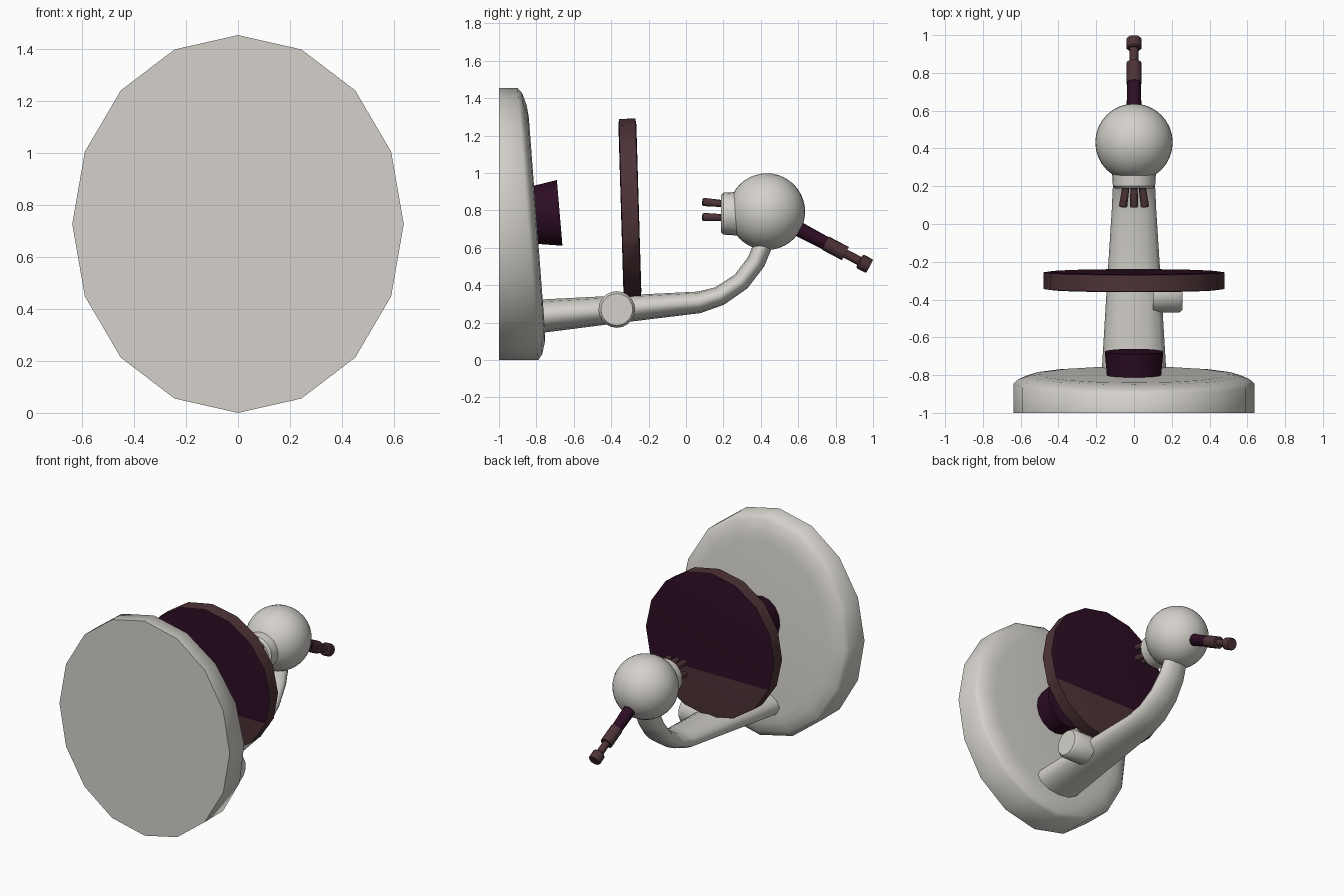
import bpy, math
from mathutils import Vector

if "Cube" in bpy.data.objects:
    bpy.data.objects.remove(bpy.data.objects["Cube"])

def material(name, rgb):
    m = bpy.data.materials.new(name)
    m.diffuse_color = (*rgb, 1)
    m.use_nodes = True
    m.node_tree.nodes["Principled BSDF"].inputs["Base Color"].default_value = m.diffuse_color
    return m

IVORY = material("ivory", (0.66, 0.64, 0.60))
PLUM = material("dark plum", (0.026, 0.004, 0.017))
BROWN = material("dark brown", (0.075, 0.033, 0.038))
X = Vector((1, 0, 0))

def ring(c, axis, rx, rv, n, phase=0.0):
    """Elliptical ring about an axis; rx is its half-width along the first side direction."""
    axis = Vector(axis).normalized()
    u = X if abs(axis.x) < 0.5 else Vector((0, 1, 0))
    u = (u - axis * u.dot(axis)).normalized()
    v = axis.cross(u)
    return [Vector(c) + u * rx * math.cos(a) + v * rv * math.sin(a)
            for a in (2 * math.pi * i / n + phase for i in range(n))]

def finish(ob, mats, angle=40):
    for m in mats:
        ob.data.materials.append(m)
    bpy.ops.object.select_all(action='DESELECT')
    ob.select_set(True)
    bpy.context.view_layer.objects.active = ob
    bpy.ops.object.shade_smooth_by_angle(angle=math.radians(angle))
    return ob

def loft(name, rings, mats, angle=40):
    n = len(rings[0])
    verts = [p for r in rings for p in r]
    faces = [(k * n + i, k * n + (i + 1) % n, (k + 1) * n + (i + 1) % n, (k + 1) * n + i)
             for k in range(len(rings) - 1) for i in range(n)]
    faces.append(tuple(reversed(range(n))))
    faces.append(tuple(range(len(verts) - n, len(verts))))
    me = bpy.data.meshes.new(name)
    me.from_pydata(verts, [], faces)
    ob = bpy.data.objects.new(name, me)
    bpy.context.collection.objects.link(ob)
    return finish(ob, mats, angle)

def rod(name, start, axis, stations, mat, n=16):
    """Turned part: stations are (distance along axis, radius)."""
    axis = Vector(axis).normalized()
    return loft(name, [ring(Vector(start) + axis * s, axis, r, r, n) for s, r in stations], [mat])

# Oval wall base: flat back, slanted front with a soft rim
def oval(scale, y, slope):
    pts = ring((0, y, 0.727), (0, 1, 0), 0.638 * scale, 0.727 * scale, 16)
    for p in pts:
        p.y -= slope * (p.z - 0.727)
    return pts
loft("wall_base", [oval(1, -1, 0), oval(1, -0.845, 0.076), oval(0.96, -0.822, 0.076),
                   oval(0.87, -0.803, 0.076), oval(0.78, -0.797, 0.076)], [IVORY], 60)

# Dark stub on the base
stub_axis = Vector((0, 1, 0.085)).normalized()
loft("base_stub", [ring(Vector((0, -0.81, 0.775)) + stub_axis * s, stub_axis, rx, rz, 16)
                   for s, rx, rz in ((0, 0.143, 0.155), (0.135, 0.155, 0.176))], [PLUM])

# Round panel: plum faces, brown rim and brown lower segment
tilt = Vector((0, 1, 0.03)).normalized()
stations = [(-0.048, 0.445), (-0.044, 0.48), (0.044, 0.48), (0.048, 0.445)]
disc = loft("round_panel", [ring(Vector((0, -0.30, 0.81)) + tilt * s, tilt, r, r, 16)
                            for s, r in stations], [BROWN, PLUM], 30)
import bmesh
bm = bmesh.new()
bm.from_mesh(disc.data)
cut_z = 0.81 - 0.48 * math.sin(math.pi / 8)
bmesh.ops.bisect_plane(bm, geom=bm.verts[:] + bm.edges[:] + bm.faces[:],
                       plane_co=(0, 0, cut_z), plane_no=(0, 0, 1))
bm.normal_update()
for f in bm.faces:
    facing = abs(f.normal.dot(tilt)) > 0.7
    f.material_index = int(facing and f.calc_center_median().z > cut_z)
bm.to_mesh(disc.data)
bm.free()

# Tapering arm that curves up into the ball: (y, z, half width, half height)
path = [(-0.80, 0.232, 0.172, 0.09), (-0.35, 0.272, 0.145, 0.073), (0.07, 0.308, 0.118, 0.058),
        (0.18, 0.342, 0.113, 0.052), (0.295, 0.42, 0.105, 0.05), (0.375, 0.525, 0.095, 0.05),
        (0.43, 0.66, 0.08, 0.05)]
rings = []
for i, (y, z, w, h) in enumerate(path):
    a, b = path[max(i - 1, 0)], path[min(i + 1, len(path) - 1)]
    rings.append(ring((0, y, z), (0, b[0] - a[0], b[1] - a[1]), w, h, 12))
loft("curved_arm", rings, [IVORY], 60)

# Side knob on the arm
rod("side_knob", (0.10, -0.37, 0.27), X, [(0, 0.098), (0.14, 0.098), (0.157, 0.085)], IVORY, 20)

# Ball head with collar
bpy.ops.mesh.primitive_uv_sphere_add(segments=32, ring_count=20, radius=0.205,
                                     location=(0, 0.432, 0.793))
ball = bpy.context.object
ball.name = "ball_head"
finish(ball, [IVORY])
rod("head_collar", (0, 0.30, 0.782), (0, -1, 0),
    [(0, 0.118), (0.05, 0.115), (0.10, 0.112), (0.113, 0.098)], IVORY, 24)

# Two rows of splayed prongs in the collar
for x in (-0.04, 0, 0.04):
    for dz in (-0.037, 0.037):
        rod("prong", (x, 0.22, 0.797 + dz), (x * 3.5, -1, 0.06 + dz * 0.7),
            [(0, 0.018), (0.125, 0.022), (0.133, 0.017)], BROWN, 8)

# Stepped handle pointing back and down
for name, stations, mat in (
        ("handle_root", [(0.18, 0.040), (0.355, 0.036)], PLUM),
        ("handle_grip", [(0.355, 0.040), (0.475, 0.040)], BROWN),
        ("handle_neck", [(0.475, 0.024), (0.565, 0.024)], BROWN),
        ("handle_tip", [(0.56, 0.034), (0.567, 0.041), (0.615, 0.041), (0.622, 0.036)], BROWN)):
    rod(name, (0, 0.432, 0.79), (0, 0.885, -0.466), stations, mat)
